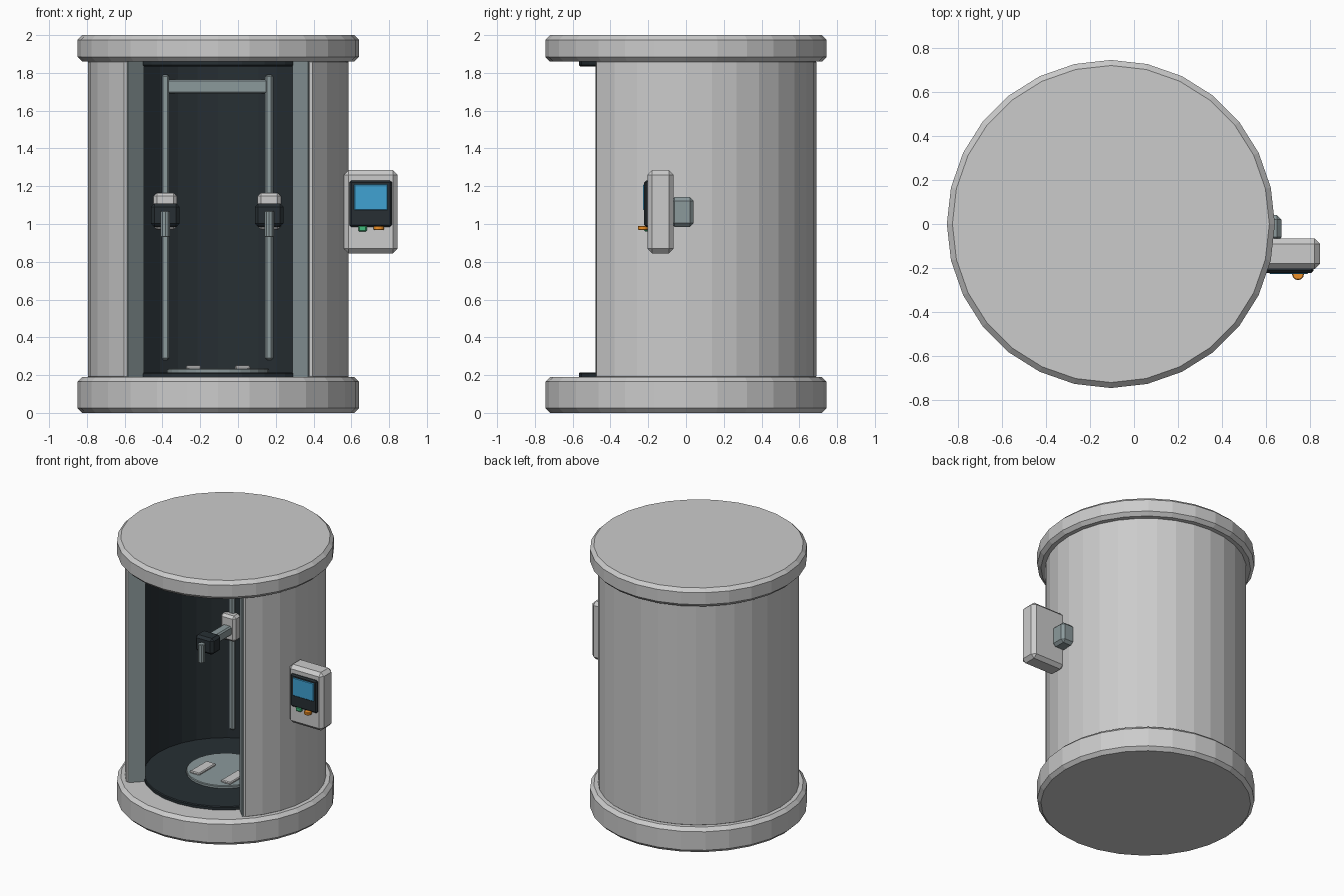
import bpy, bmesh, math
from mathutils import Matrix, Vector

if "Cube" in bpy.data.objects:
    bpy.data.objects.remove(bpy.data.objects["Cube"])

CX = -0.105  # axis of the booth


def mat(name, rgb):
    m = bpy.data.materials.new(name)
    m.diffuse_color = (*rgb, 1)
    m.use_nodes = True
    m.node_tree.nodes["Principled BSDF"].inputs["Base Color"].default_value = m.diffuse_color
    return m


DARK = mat("dark_lining", (0.02, 0.028, 0.033))
STEEL = mat("steel", (0.26, 0.32, 0.33))
BLUE = mat("screen_blue", (0.05, 0.36, 0.65))
GREEN = mat("green", (0.05, 0.5, 0.2))
ORANGE = mat("orange", (0.85, 0.28, 0.02))


def finish(bm, name, m=None, bevel=0):
    bmesh.ops.recalc_face_normals(bm, faces=bm.faces)
    me = bpy.data.meshes.new(name)
    bm.to_mesh(me)
    bm.free()
    ob = bpy.data.objects.new(name, me)
    bpy.context.collection.objects.link(ob)
    if m:
        me.materials.append(m)
    if bevel:
        mod = ob.modifiers.new("bevel", 'BEVEL')
        mod.width = bevel
        mod.segments = 1
        mod.limit_method = 'ANGLE'
        mod.angle_limit = math.radians(40)
    return ob


def box(name, x, y, z, m=None, bevel=0):
    """Box from (min, max) pairs on each axis."""
    bm = bmesh.new()
    bmesh.ops.create_cube(bm, size=1)
    for v in bm.verts:
        v.co = Vector([(a + b) / 2 + c * (b - a) for (a, b), c in zip((x, y, z), v.co)])
    return finish(bm, name, m, bevel)


def disc(name, x, y, r, z, m=None, bevel=0, sides=28):
    bm = bmesh.new()
    bmesh.ops.create_cone(bm, cap_ends=True, segments=sides, radius1=r, radius2=r,
                          depth=z[1] - z[0],
                          matrix=Matrix.Translation((x, y, (z[0] + z[1]) / 2)))
    return finish(bm, name, m, bevel)


def arc(name, r, z, a0, a1, n, m=None, bevel=0):
    """Curved wall: a rectangular section swept from angle a0 to a1."""
    bm = bmesh.new()
    rings = []
    for i in range(n + 1):
        a = math.radians(a0 + (a1 - a0) * i / n)
        rings.append([bm.verts.new((CX + q * math.cos(a), q * math.sin(a), h))
                      for q, h in ((r[0], z[0]), (r[1], z[0]), (r[1], z[1]), (r[0], z[1]))])
    for p, q in zip(rings, rings[1:]):
        for k in range(4):
            bm.faces.new((p[k], p[(k + 1) % 4], q[(k + 1) % 4], q[k]))
    bm.faces.new(rings[0])
    bm.faces.new(rings[-1])
    return finish(bm, name, m, bevel)


# Base and roof
disc("base", CX, 0, 0.745, (0, 0.19), bevel=0.025)
disc("roof", CX, 0, 0.745, (1.86, 2.0), bevel=0.025)

# Curved shell, open to the front, with dark lining and steel jambs
arc("outer_wall", (0.572, 0.69), (0.18, 1.87), -44.5, 224.5, 24, bevel=0.012)
arc("inner_lining", (0.558, 0.574), (0.185, 1.865), -44.5, 224.5, 24, DARK)
arc("right_jamb", (0.557, 0.676), (0.185, 1.865), -45.2, -44, 1, STEEL)
arc("left_jamb", (0.557, 0.676), (0.185, 1.865), 224, 225.2, 1, STEEL)
disc("floor_disc", CX, 0, 0.567, (0.18, 0.215), DARK, 0.006)
disc("ceiling_disc", CX, 0, 0.567, (1.835, 1.87), DARK, 0.006)

# Standing plate with foot pads
disc("standing_plate", CX, 0, 0.27, (0.21, 0.235), STEEL, 0.005)

for side, s in (("left", -1), ("right", 1)):
    fx = CX + s * 0.13
    box(side + "_foot_pad", (fx - 0.04, fx + 0.04), (-0.185, 0.015), (0.23, 0.25), None, 0.006)
    # Rail, carriage, arm, sensor block and handle
    x = CX - 0.005 + s * 0.275
    box(side + "_rail", (x - 0.021, x + 0.021), (0.465, 0.51), (0.28, 1.79), STEEL, 0.01)
    box(side + "_carriage", (x - 0.062, x + 0.062), (0.42, 0.505), (0.97, 1.165), None, 0.018)
    box(side + "_arm", (x - 0.035, x + 0.035), (0.22, 0.43), (1.02, 1.09), STEEL, 0.01)
    box(side + "_sensor_block", (x - 0.076, x + 0.076), (0.135, 0.245), (0.985, 1.108), DARK, 0.018)
    disc(side + "_handle", x, 0.112, 0.026, (0.93, 1.07), STEEL, 0.005, 10)

# Cross bar joining the rails
box("cross_bar", (CX - 0.275, CX + 0.265), (0.47, 0.51), (1.69, 1.765), STEEL, 0.008)

# Control panel on its bracket
box("panel_bracket", (0.53, 0.67), (-0.08, 0.04), (0.985, 1.143), STEEL, 0.02)
box("panel_housing", (0.56, 0.845), (-0.205, -0.065), (0.845, 1.285), None, 0.025)
box("screen_bezel", (0.59, 0.815), (-0.222, -0.195), (0.985, 1.23), DARK, 0.01)
box("screen", (0.615, 0.792), (-0.227, -0.215), (1.073, 1.21), BLUE, 0.004)
box("green_button", (0.637, 0.682), (-0.222, -0.195), (0.96, 0.992), GREEN, 0.006)
disc("orange_button", 0.745, -0.228, 0.027, (0.968, 0.99), ORANGE, 0.004, 12)
